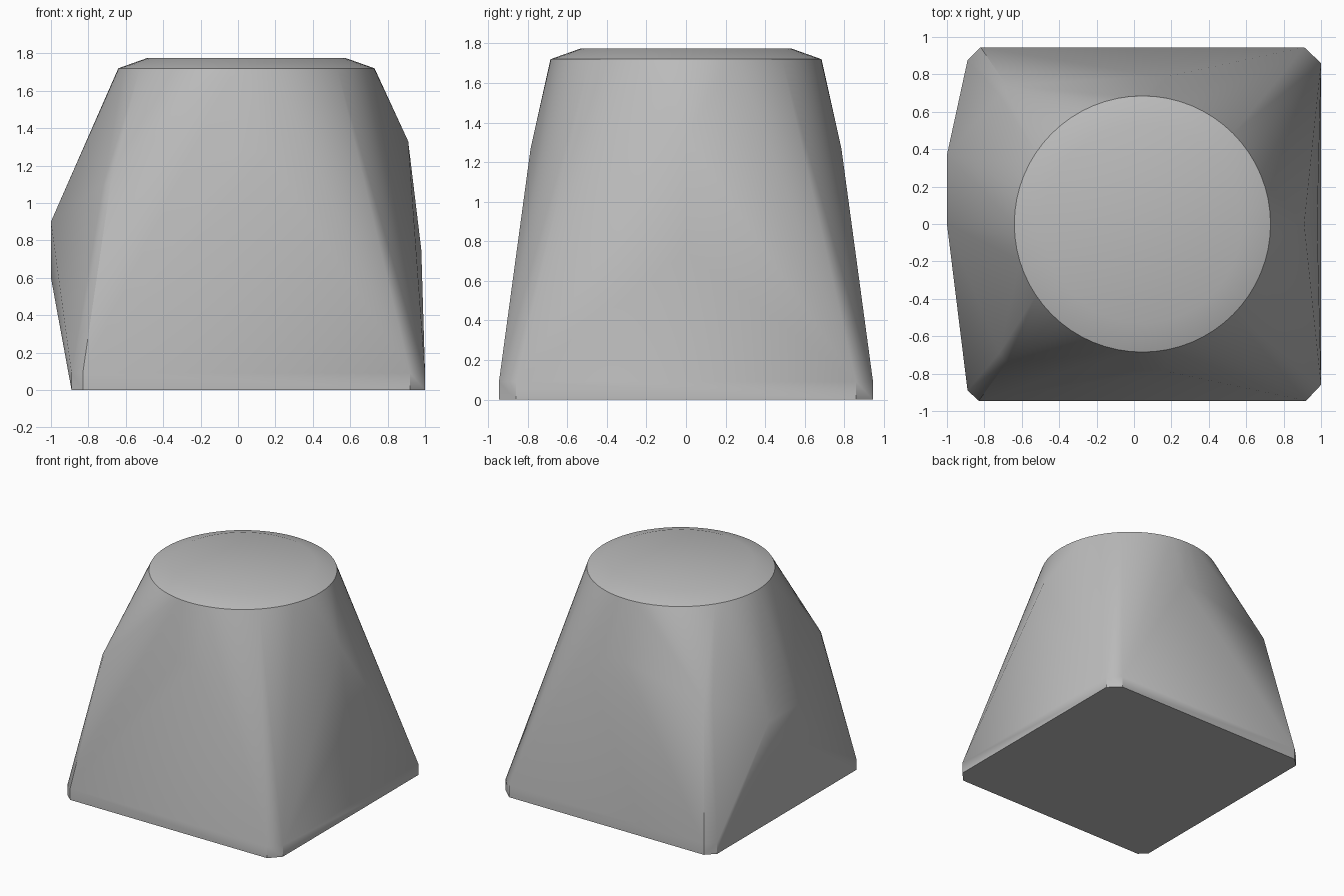
import bpy, bmesh, math

cube = bpy.data.objects.get("Cube")
if cube:
    bpy.data.objects.remove(cube, do_unlink=True)

GREY = (0.5, 0.5, 0.5, 1.0)
mat = bpy.data.materials.new("grey_plastic")
mat.use_nodes = True
mat.diffuse_color = GREY
mat.node_tree.nodes["Principled BSDF"].inputs["Base Color"].default_value = GREY


def ring(radius, z, count=64):
    return [(0.045 + radius * math.cos(math.tau * i / count),
             radius * math.sin(math.tau * i / count), z) for i in range(count)]


# Base plinth with clipped corners
outline = [(-0.83, -0.945), (0.92, -0.945), (1.0, -0.86), (1.0, 0.86),
           (0.91, 0.945), (-0.82, 0.945), (-0.89, 0.875), (-0.89, -0.89)]
points = [(x, y, z) for x, y in outline for z in (0, 0.09)]

# Round shoulder and shallow bevelled top
points += ring(0.685, 1.72) + ring(0.53, 1.775)

# Facet peaks on the front and back, and on the left side
for s in (-1, 1):
    points += [(0.0, s * 0.785, 1.27), (0.16, s * 0.785, 1.27)]
    points += [(-0.72, s * 0.69, 1.1), (-0.68, s * 0.74, 1.11)]
points += [(0.91, 0, 1.33), (0.98, 0, 0.75)]

# Bulge on the right side
points += [(-1.0, y, z) for y in (0.0, 0.37) for z in (0.6, 0.9)]

# Skin everything into one convex body
bm = bmesh.new()
for p in points:
    bm.verts.new(p)
hull = bmesh.ops.convex_hull(bm, input=bm.verts[:])
loose = {g for g in hull["geom_interior"] + hull["geom_unused"]
         if isinstance(g, bmesh.types.BMVert)}
bmesh.ops.delete(bm, geom=list(loose), context="VERTS")
bmesh.ops.dissolve_limit(bm, angle_limit=math.radians(0.5),
                         verts=bm.verts[:], edges=bm.edges[:])
bmesh.ops.recalc_face_normals(bm, faces=bm.faces[:])
mesh = bpy.data.meshes.new("tapered_body")
bm.to_mesh(mesh)
bm.free()
mesh.materials.append(mat)
body = bpy.data.objects.new("tapered_body", mesh)
bpy.context.collection.objects.link(body)

bpy.context.view_layer.objects.active = body
body.select_set(True)
bpy.ops.object.shade_smooth_by_angle(angle=math.radians(30))
